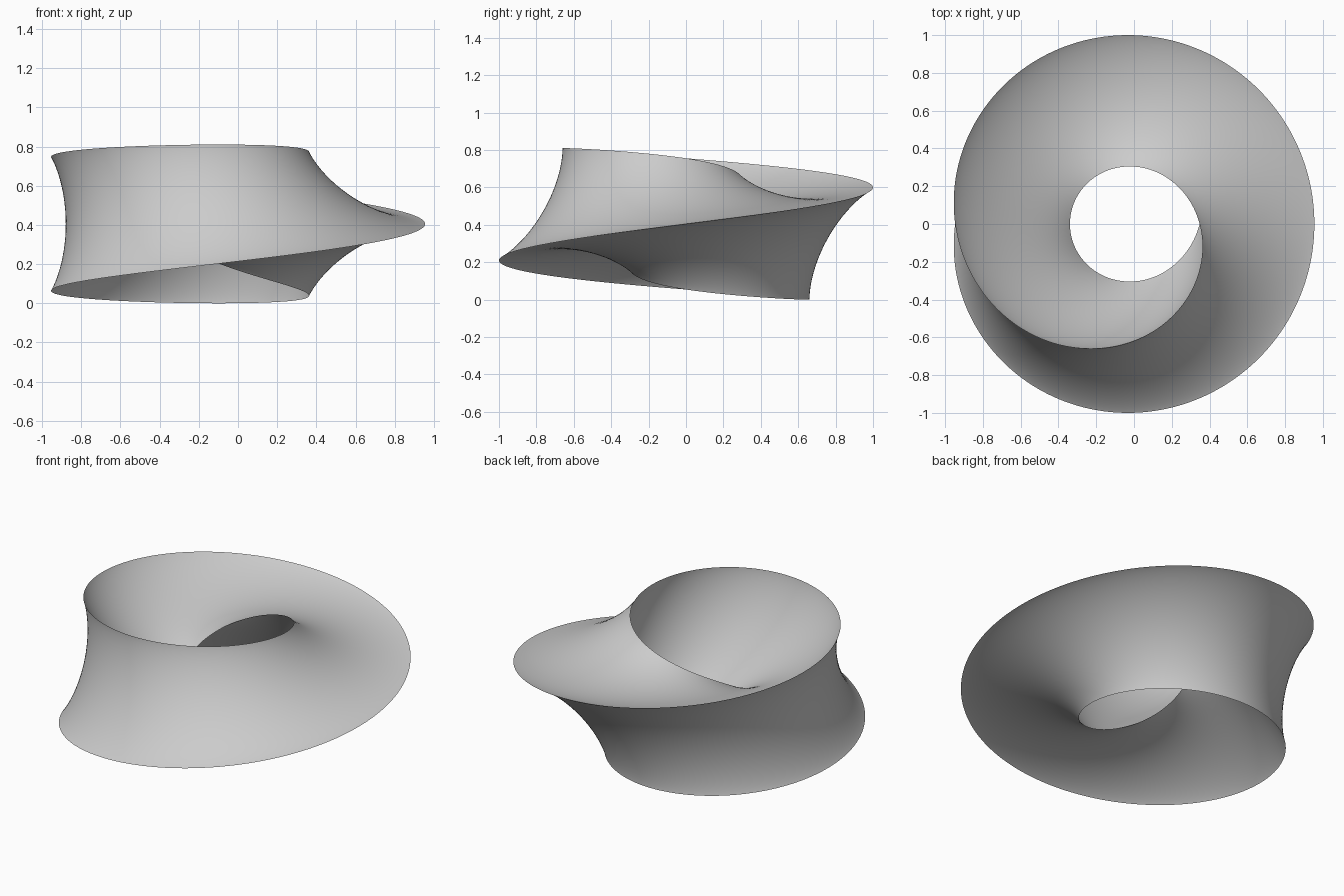
import bpy
import bmesh
from math import sin, cos, pi, radians

cube = bpy.data.objects.get("Cube")
if cube:
    bpy.data.objects.remove(cube, do_unlink=True)

RING = 0.647      # radius of the ring's centre line
SPOKE = 0.405     # centre of the section to each cusp
SHIFT = 0.097     # offset that centres the twisted ring
HEIGHT = SPOKE
SIDES = 96        # points round the section, a multiple of three
STEPS = 288       # sections round the ring


def section_point(t, turn):
    """Three-cusped section with concave sides, rotated by turn."""
    a = SPOKE * (2 * cos(t) + cos(2 * t)) / 3
    b = SPOKE * (2 * sin(t) - sin(2 * t)) / 3
    return a * cos(turn) - b * sin(turn), a * sin(turn) + b * cos(turn)


# Sweep the section round the ring while it makes a third of a turn
bm = bmesh.new()
rings = []
for i in range(STEPS):
    u = 2 * pi * i / STEPS
    ring = []
    for j in range(SIDES):
        out, up = section_point(2 * pi * j / SIDES, u / 3)
        r = RING + out
        ring.append(bm.verts.new((r * cos(u) - SHIFT, r * sin(u), HEIGHT + up)))
    rings.append(ring)

# The last section joins the first one a third of the way along
rings.append([rings[0][(j + SIDES // 3) % SIDES] for j in range(SIDES)])
for near, far in zip(rings, rings[1:]):
    for j in range(SIDES):
        k = (j + 1) % SIDES
        bm.faces.new((near[j], far[j], far[k], near[k]))
bmesh.ops.recalc_face_normals(bm, faces=bm.faces)

mesh = bpy.data.meshes.new("twisted_ring")
bm.to_mesh(mesh)
bm.free()
twisted_ring = bpy.data.objects.new("twisted_ring", mesh)
bpy.context.collection.objects.link(twisted_ring)

# One plain grey
grey = bpy.data.materials.new("light_grey")
grey.use_nodes = True
colour = (0.6, 0.6, 0.6, 1)
grey.diffuse_color = colour
grey.node_tree.nodes["Principled BSDF"].inputs["Base Color"].default_value = colour
mesh.materials.append(grey)

# Smooth sides, sharp cusp ridge
bpy.ops.object.select_all(action="DESELECT")
twisted_ring.select_set(True)
bpy.context.view_layer.objects.active = twisted_ring
bpy.ops.object.shade_smooth_by_angle(angle=radians(40))
